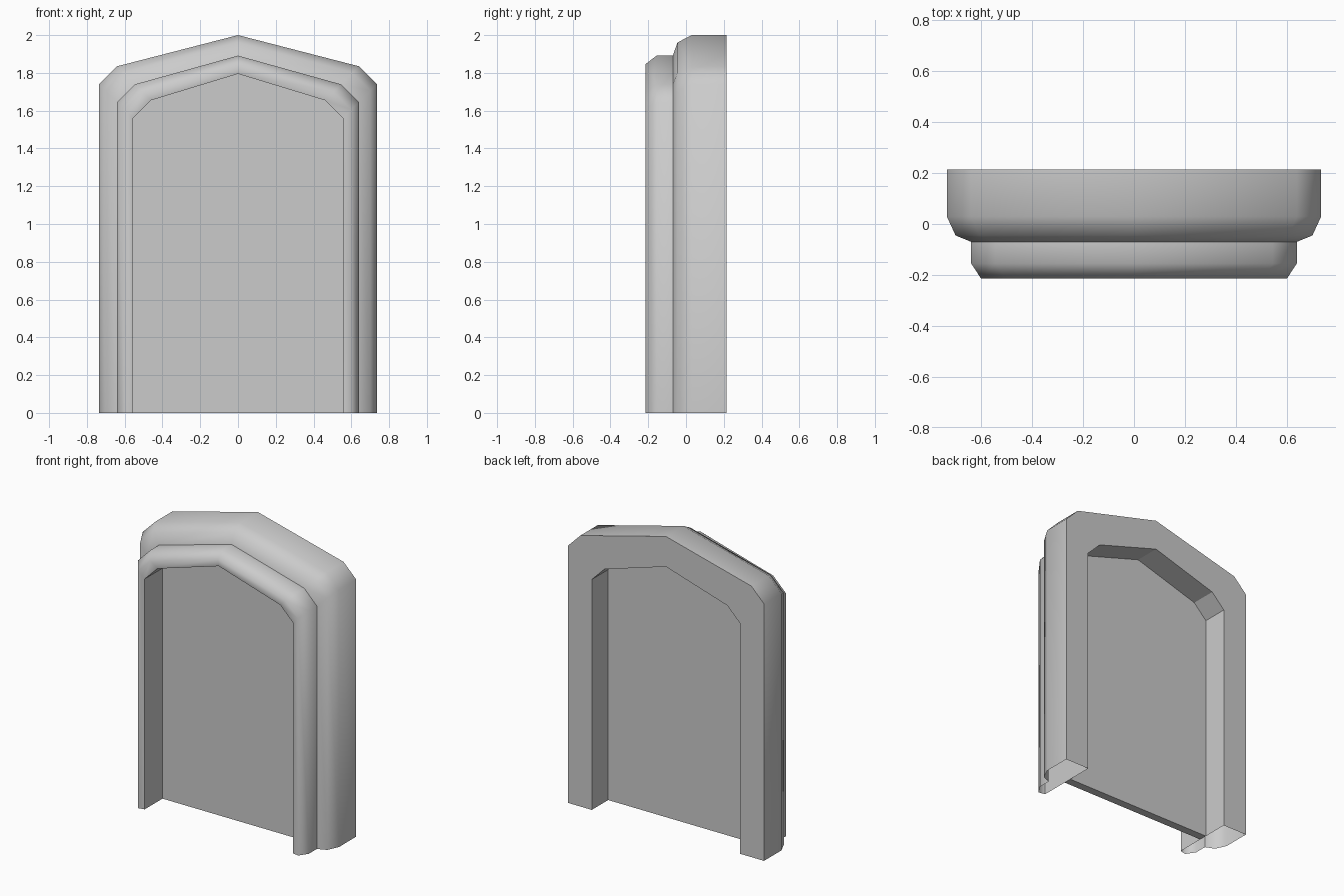
import bpy, bmesh

if "Cube" in bpy.data.objects:
    bpy.data.objects.remove(bpy.data.objects["Cube"])

# Right-half path of the arch at the inner and outer edge of the frame (x, z)
INNER = [(0.555, 0), (0.555, 1.56), (0.46, 1.655), (0, 1.795)]
OUTER = [(0.735, 0), (0.735, 1.74), (0.64, 1.835), (0, 2.0)]
# Frame cross-section: (0 = inner edge .. 1 = outer edge, y, sharp crease)
PROFILE = [(0, .215, True), (1, .215, True), (1, .03, False), (.81, -.045, False),
           (.47, -.07, True), (.47, -.155, False), (.25, -.215, False), (0, -.205, True)]


def arch(t):
    """Full mirrored arch outline, blended between inner and outer edge."""
    half = [(a + (c - a) * t, b + (d - b) * t) for (a, b), (c, d) in zip(INNER, OUTER)]
    return half + [(-x, z) for x, z in reversed(half[:-1])]


def finish(bm, name):
    bmesh.ops.recalc_face_normals(bm, faces=bm.faces)
    mesh = bpy.data.meshes.new(name)
    bm.to_mesh(mesh)
    bm.free()
    obj = bpy.data.objects.new(name, mesh)
    bpy.context.collection.objects.link(obj)
    return obj


# Moulded frame: profile swept along the arch, open at the floor
bm = bmesh.new()
rails = [[bm.verts.new((x, y, z)) for x, z in arch(t)] for t, y, _ in PROFILE]
n = len(rails)
for i in range(n):
    a, b = rails[i], rails[(i + 1) % n]
    for k in range(len(a) - 1):
        f = bm.faces.new((a[k], a[k + 1], b[k + 1], b[k]))
        f.smooth = True
for rail, (_, _, sharp) in zip(rails, PROFILE):
    if sharp:
        for p, q in zip(rail, rail[1:]):
            bm.edges.get((p, q)).smooth = False
# flat back and inner reveal
for f in bm.faces:
    if all(v in rails[0] + rails[1] for v in f.verts) or \
       all(v in rails[0] + rails[-1] for v in f.verts):
        f.smooth = False
finish(bm, "door_frame")

# Recessed door panel: front and back sheets inside the frame
bm = bmesh.new()
front = bm.faces.new([bm.verts.new((x, -0.015, z)) for x, z in arch(0)])
ext = bmesh.ops.extrude_face_region(bm, geom=[front], use_keep_orig=True)
bmesh.ops.translate(bm, vec=(0, 0.055, 0),
                    verts=[g for g in ext["geom"] if isinstance(g, bmesh.types.BMVert)])
finish(bm, "door_panel")
